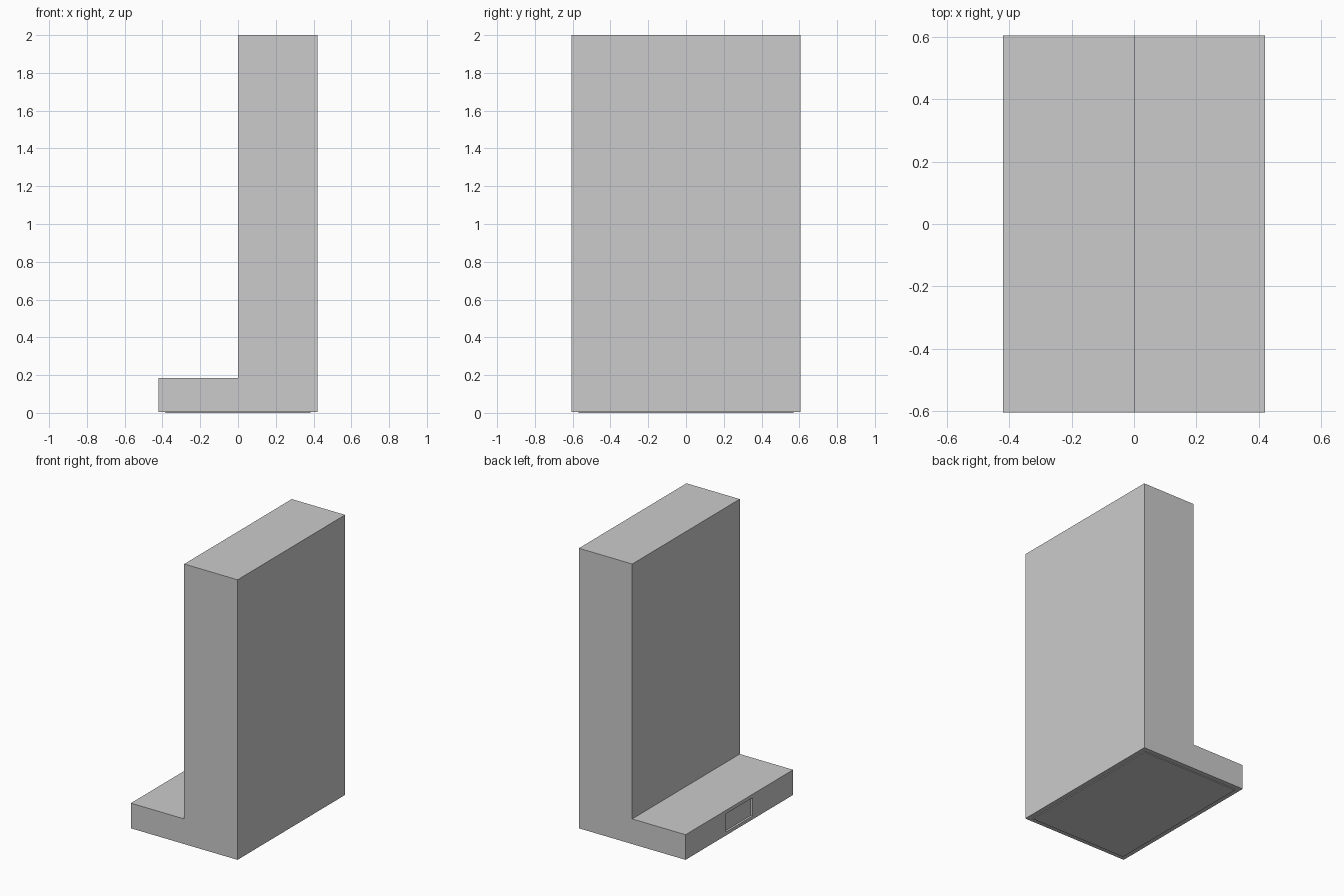
import bpy, bmesh

if "Cube" in bpy.data.objects:
    bpy.data.objects.remove(bpy.data.objects["Cube"])

W, D, H = 0.42, 0.605, 2.0     # half width, half depth, height
STEP, LIFT = 0.185, 0.006      # step height, base plate thickness


def finish(name, bm):
    bmesh.ops.recalc_face_normals(bm, faces=bm.faces)
    mesh = bpy.data.meshes.new(name)
    bm.to_mesh(mesh)
    bm.free()
    ob = bpy.data.objects.new(name, mesh)
    bpy.context.collection.objects.link(ob)
    return ob


def box(name, lo, hi):
    bm = bmesh.new()
    bmesh.ops.create_cube(bm, size=1)
    for v in bm.verts:
        v.co = [lo[i] if v.co[i] < 0 else hi[i] for i in range(3)]
    return finish(name, bm)


# L-shaped body: tall slab with a low step
profile = [(-W, LIFT), (W, LIFT), (W, H), (0, H), (0, STEP), (-W, STEP)]
bm = bmesh.new()
face = bm.faces.new([bm.verts.new((x, -D, z)) for x, z in profile])
ext = bmesh.ops.extrude_face_region(bm, geom=[face])
bmesh.ops.translate(bm, vec=(0, 2 * D, 0),
                    verts=[g for g in ext["geom"] if isinstance(g, bmesh.types.BMVert)])
body = finish("body", bm)

# shallow rectangular recess in the end of the step
cutter = box("recess_cutter", (-W - 0.1, -0.15, 0.03), (-W + 0.015, 0.15, 0.16))
cutter.hide_render = True
cutter.hide_viewport = True
cut = body.modifiers.new("recess", "BOOLEAN")
cut.operation = "DIFFERENCE"
cut.solver = "EXACT"
cut.object = cutter

# thin inset plate underneath
box("base_plate", (-W + 0.035, -D + 0.035, 0), (W - 0.035, D - 0.035, LIFT))
